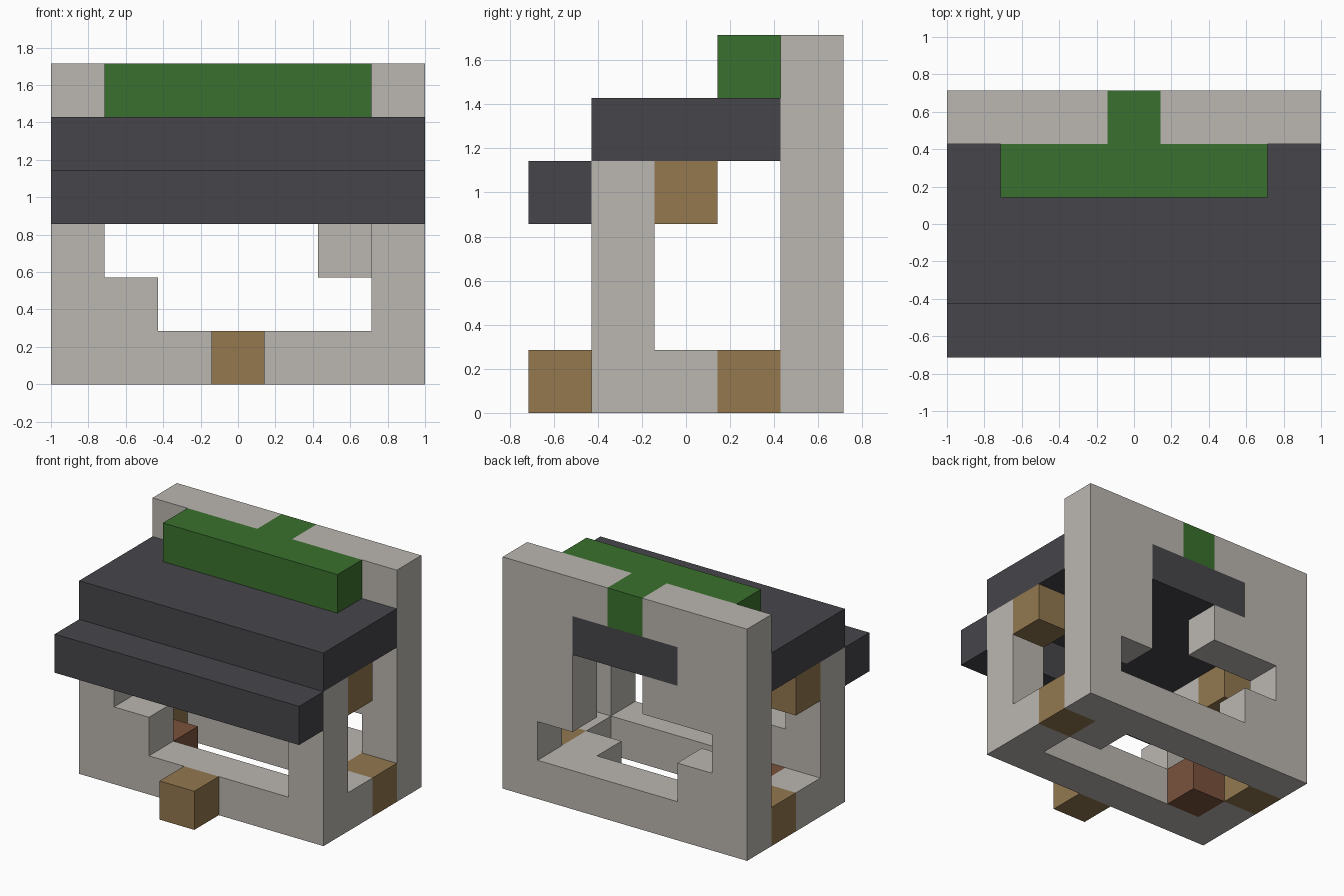
import bpy
import bmesh
from mathutils import Vector

cube = bpy.data.objects.get("Cube")
if cube:
    bpy.data.objects.remove(cube)

UNIT = 2 / 7                       # edge of one building block
SIZE = Vector((7, 5, 6))           # blocks along x, y, z


def material(name, rgb):
    """One flat colour, given as 0-255 display values."""
    linear = [((c / 255 + 0.055) / 1.055) ** 2.4 for c in rgb]
    mat = bpy.data.materials.new(name)
    mat.use_nodes = True
    mat.diffuse_color = (*linear, 1)
    bsdf = mat.node_tree.nodes["Principled BSDF"]
    bsdf.inputs["Base Color"].default_value = (*linear, 1)
    bsdf.inputs["Roughness"].default_value = 0.9
    return mat


stone = material("pale_stone", (187, 183, 177))
slate = material("dark_slate", (70, 69, 74))
leaf = material("leaf_green", (58, 113, 46))
wood = material("tan_wood", (147, 120, 79))
clay = material("red_brown", (122, 82, 60))


def cells(*corners):
    """Block positions filled by boxes, each given as low and high corner."""
    return {(x, y, z)
            for (a, b, c), (d, e, f) in corners
            for x in range(a, d) for y in range(b, e) for z in range(c, f)}


def mirrored(group):
    return group | {(6 - x, y, z) for x, y, z in group}


# Window opening and the inlays in the back wall
back_opening = cells(((2, 4, 1), (6, 5, 2)), ((1, 4, 2), (5, 5, 3)),
                     ((3, 4, 3), (5, 5, 4)))
back_slate = cells(((2, 4, 4), (5, 5, 5)))
back_leaf = cells(((3, 4, 5), (4, 5, 6)))

parts = {
    # Walls and floor
    "back_wall": (stone, cells(((0, 4, 0), (7, 5, 6)))
                  - back_opening - back_slate - back_leaf),
    "front_wall": (stone, mirrored(cells(((0, 1, 0), (1, 2, 4))))
                   | cells(((1, 1, 0), (6, 2, 1)), ((1, 1, 1), (2, 2, 2)))),
    "side_sills": (stone, mirrored(cells(((0, 2, 0), (1, 3, 1))))),
    "floor_block": (stone, cells(((5, 3, 0), (6, 4, 1)))),
    # Roof
    "roof": (slate, cells(((0, 1, 4), (7, 4, 5))) | back_slate),
    "eave": (slate, cells(((0, 0, 3), (7, 1, 4)))),
    "roof_ridge": (leaf, cells(((1, 3, 5), (6, 4, 6))) | back_leaf),
    # Timber details
    "front_step": (wood, cells(((3, 0, 0), (4, 1, 1)))),
    "side_thresholds": (wood, mirrored(cells(((0, 3, 0), (1, 4, 1))))),
    "side_beams": (wood, mirrored(cells(((0, 2, 3), (1, 3, 4))))),
    "inner_stool": (clay, cells(((1, 2, 0), (2, 3, 1)))),
}

filled = set().union(*(group for _, group in parts.values()))


def build(name, mat, group):
    """Skin a group of blocks, leaving out faces hidden by any neighbour."""
    bm = bmesh.new()
    for cell in sorted(group):
        centre = Vector(cell) + Vector((0.5, 0.5, 0.5))
        for axis in range(3):
            for sign in (-1, 1):
                normal = Vector((0, 0, 0))
                normal[axis] = sign
                if tuple(int(c + n) for c, n in zip(cell, normal)) in filled:
                    continue
                u = Vector((0, 0, 0))
                u[(axis + 1) % 3] = 0.5
                v = normal.cross(u)
                middle = centre + normal / 2
                ring = (middle - u - v, middle + u - v,
                        middle + u + v, middle - u + v)
                bm.faces.new([bm.verts.new(p) for p in ring])
    bmesh.ops.remove_doubles(bm, verts=bm.verts, dist=0.001)
    bmesh.ops.dissolve_limit(bm, angle_limit=0.01,
                             verts=bm.verts, edges=bm.edges)
    offset = Vector((SIZE.x / 2, SIZE.y / 2, 0))
    for vert in bm.verts:
        vert.co = (vert.co - offset) * UNIT
    mesh = bpy.data.meshes.new(name)
    bm.to_mesh(mesh)
    bm.free()
    mesh.materials.append(mat)
    obj = bpy.data.objects.new(name, mesh)
    bpy.context.collection.objects.link(obj)


for part, (mat, group) in parts.items():
    build(part, mat, group)
